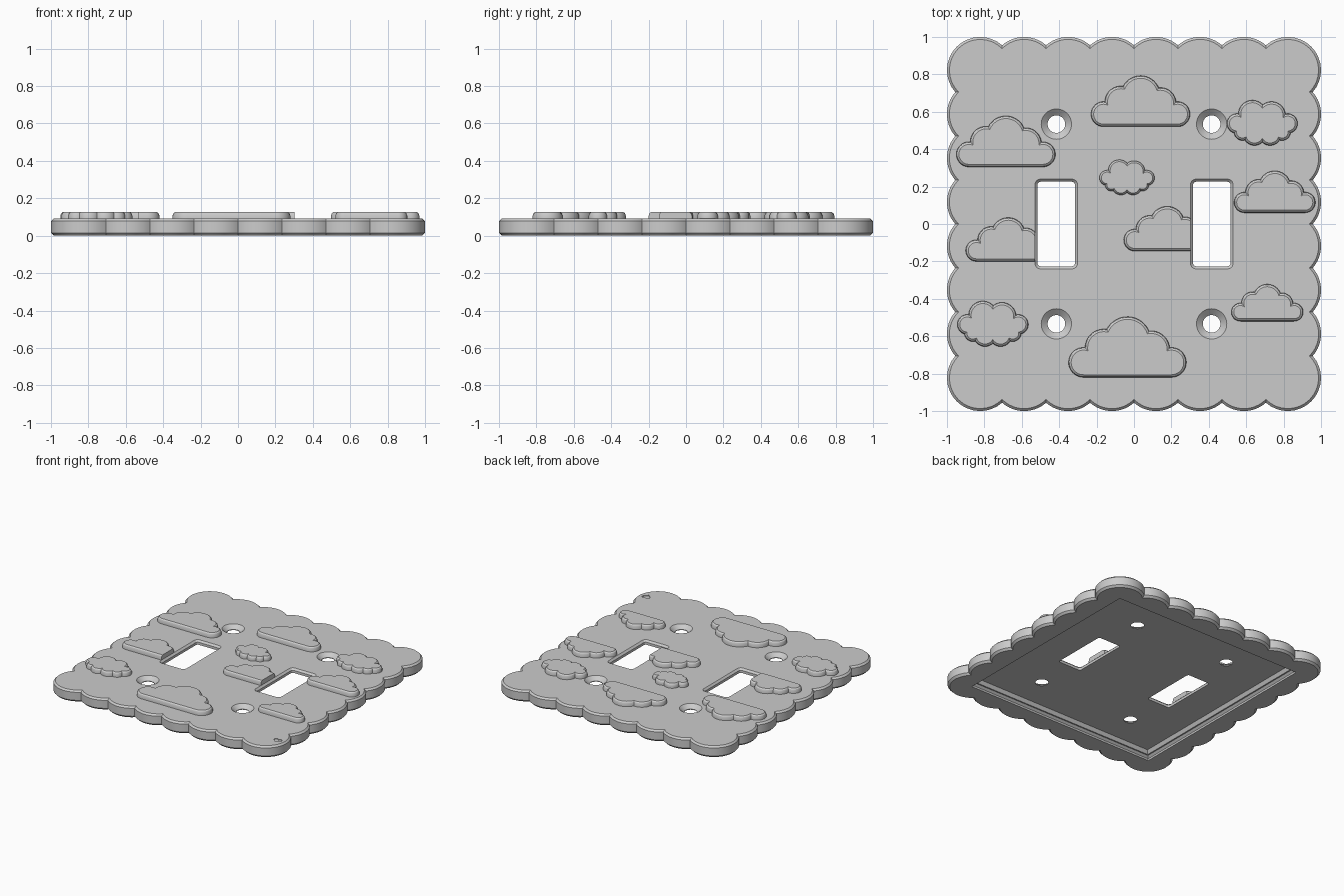
import bpy, bmesh, math

if "Cube" in bpy.data.objects:
    bpy.data.objects.remove(bpy.data.objects["Cube"])


def lobes(circles, inset=0.0, seg=16):
    """Outline around a counter-clockwise chain of circles; tangent lines bridge gaps."""
    n = len(circles)
    leave, enter, joined = [0] * n, [0] * n, [False] * n
    for i in range(n):
        ax, ay, ar = circles[i]
        bx, by, br = circles[(i + 1) % n]
        ar, br = ar - inset, br - inset
        dx, dy = bx - ax, by - ay
        d = math.hypot(dx, dy)
        dx, dy = dx / d, dy / d
        j = (i + 1) % n
        if d < ar + br:
            u = (d * d + ar * ar - br * br) / (2 * d)
            h = math.sqrt(max(ar * ar - u * u, 0))
            px, py = ax + dx * u + dy * h, ay + dy * u - dx * h
            leave[i] = math.atan2(py - ay, px - ax)
            enter[j] = math.atan2(py - by, px - bx)
            joined[i] = True
        else:
            leave[i] = enter[j] = math.atan2(-dx, dy)
    pts = []
    for i, (cx, cy, r) in enumerate(circles):
        sweep = (leave[i] - enter[i]) % math.tau
        for k in range(seg if joined[i] else seg + 1):
            a = enter[i] + sweep * k / seg
            pts.append((cx + (r - inset) * math.cos(a), cy + (r - inset) * math.sin(a)))
    return pts


def ring(cx, cy, r, n=48):
    return [(cx + r * math.cos(math.tau * k / n), cy + r * math.sin(math.tau * k / n))
            for k in range(n)]


def square(h):
    return [(-h, -h), (h, -h), (h, h), (-h, h)]


def loft(name, layers, clip=None):
    """Closed solid through stacked outlines; clip=(x, side) trims it at a plane."""
    bm = bmesh.new()
    rows = [[bm.verts.new((x, y, z)) for x, y in pts] for pts, z in layers]
    n = len(rows[0])
    for a, b in zip(rows, rows[1:]):
        for k in range(n):
            bm.faces.new((a[k], a[(k + 1) % n], b[(k + 1) % n], b[k]))
    bm.faces.new(rows[0][::-1])
    bm.faces.new(rows[-1])
    if clip:
        geom = bm.verts[:] + bm.edges[:] + bm.faces[:]
        bmesh.ops.bisect_plane(bm, geom=geom, plane_co=(clip[0], 0, 0),
                               plane_no=(clip[1], 0, 0), clear_outer=True)
        bmesh.ops.holes_fill(bm, edges=[e for e in bm.edges if e.is_boundary], sides=0)
    bmesh.ops.recalc_face_normals(bm, faces=bm.faces)
    me = bpy.data.meshes.new(name)
    bm.to_mesh(me)
    bm.free()
    ob = bpy.data.objects.new(name, me)
    bpy.context.collection.objects.link(ob)
    return ob


def activate(ob):
    bpy.ops.object.select_all(action='DESELECT')
    ob.select_set(True)
    bpy.context.view_layer.objects.active = ob


def smooth(ob):
    activate(ob)
    bpy.ops.object.shade_smooth_by_angle(angle=math.radians(30))


def cut(ob, cutter):
    cutter.hide_render = True
    activate(ob)
    m = ob.modifiers.new("cut", 'BOOLEAN')
    m.operation, m.solver, m.object = 'DIFFERENCE', 'EXACT', cutter
    bpy.ops.object.modifier_apply(modifier=m.name)
    bpy.data.objects.remove(cutter)


# Scalloped plate with chamfered rims: eight scallops per side
S, R, TOP = 0.235, 0.1775, 0.091
E = 3.5 * S
side = [(-E + i * S) for i in range(7)]
edge = ([(t, -E, R) for t in side] + [(E, t, R) for t in side]
        + [(-t, E, R) for t in side] + [(-E, -t, R) for t in side])
plate = loft("wall_plate", [(lobes(edge, 0.015), 0), (lobes(edge), 0.015),
                            (lobes(edge), TOP - 0.013), (lobes(edge, 0.013), TOP)])

# Stepped recess in the back
cut(plate, loft("recess_cutter", [(square(h), z) for h, z in (
    (0.825, -0.02), (0.825, 0.015), (0.81, 0.03), (0.80, 0.03), (0.785, 0.057))]))

# Switch openings with chamfered mouths
for x0, x1 in ((-0.53, -0.302), (0.302, 0.53)):
    r, y = 0.03, 0.24
    c = [(x0 + r, -y + r, r), (x1 - r, -y + r, r), (x1 - r, y - r, r), (x0 + r, y - r, r)]
    inner, outer = lobes(c, 0.014, 6), lobes(c, 0, 6)
    cut(plate, loft("opening_cutter", [(inner, -0.02), (inner, TOP - 0.014),
                                       (outer, TOP), (outer, 0.2)]))

# Countersunk screw holes
for x in (-0.415, 0.415):
    for y in (-0.534, 0.534):
        cut(plate, loft("screw_cutter", [(ring(x, y, r), z) for r, z in (
            (0.047, -0.02), (0.047, 0.062), (0.081, TOP), (0.081, 0.2))]))

# Small engraved heart in the corner
heart = []
for k in range(32):
    a = math.tau * k / 32
    heart.append((0.93 + 0.002 * 16 * math.sin(a) ** 3,
                  -0.835 + 0.002 * (13 * math.cos(a) - 5 * math.cos(2 * a)
                                    - 2 * math.cos(3 * a) - math.cos(4 * a))))
cut(plate, loft("heart_cutter", [(heart, TOP - 0.006), (heart, 0.2)]))
smooth(plate)

# Cloud shapes, one unit wide: flat-bottomed and puffy
FLAT = [(0.127, 0.127, 0.127), (0.873, 0.127, 0.127), (0.70, 0.235, 0.16),
        (0.50, 0.315, 0.20), (0.30, 0.25, 0.16)]
PUFF = [(0.86, 0.31, 0.14), (0.63, 0.42, 0.20), (0.36, 0.44, 0.20), (0.14, 0.31, 0.14),
        (0.22, 0.19, 0.12), (0.39, 0.16, 0.16), (0.61, 0.16, 0.16), (0.78, 0.19, 0.12)]

# Raised clouds: shape, left x, bottom y, width, trim plane at an opening
CLOUDS = [
    (FLAT, -0.23, 0.52, 0.53, None), (FLAT, -0.95, 0.305, 0.53, None),
    (FLAT, -0.35, -0.82, 0.63, None), (FLAT, 0.535, 0.06, 0.435, None),
    (FLAT, 0.52, -0.52, 0.385, None), (FLAT, -0.90, -0.20, 0.455, (-0.53, 1)),
    (FLAT, -0.055, -0.145, 0.465, (0.302, 1)),
    (PUFF, 0.497, 0.42, 0.378, None), (PUFF, -0.945, -0.655, 0.38, None),
    (PUFF, -0.185, 0.155, 0.295, None),
]
for i, (shape, x, y, w, clip) in enumerate(CLOUDS):
    c = [(x + a * w, y + b * w, r * w) for a, b, r in shape]
    t = min(0.014, 0.035 * w)
    cloud = loft(f"cloud_{i + 1}", [(lobes(c), TOP - 0.004), (lobes(c), 0.107),
                                    (lobes(c, t * 0.35), 0.120), (lobes(c, t), 0.127)], clip)
    smooth(cloud)
